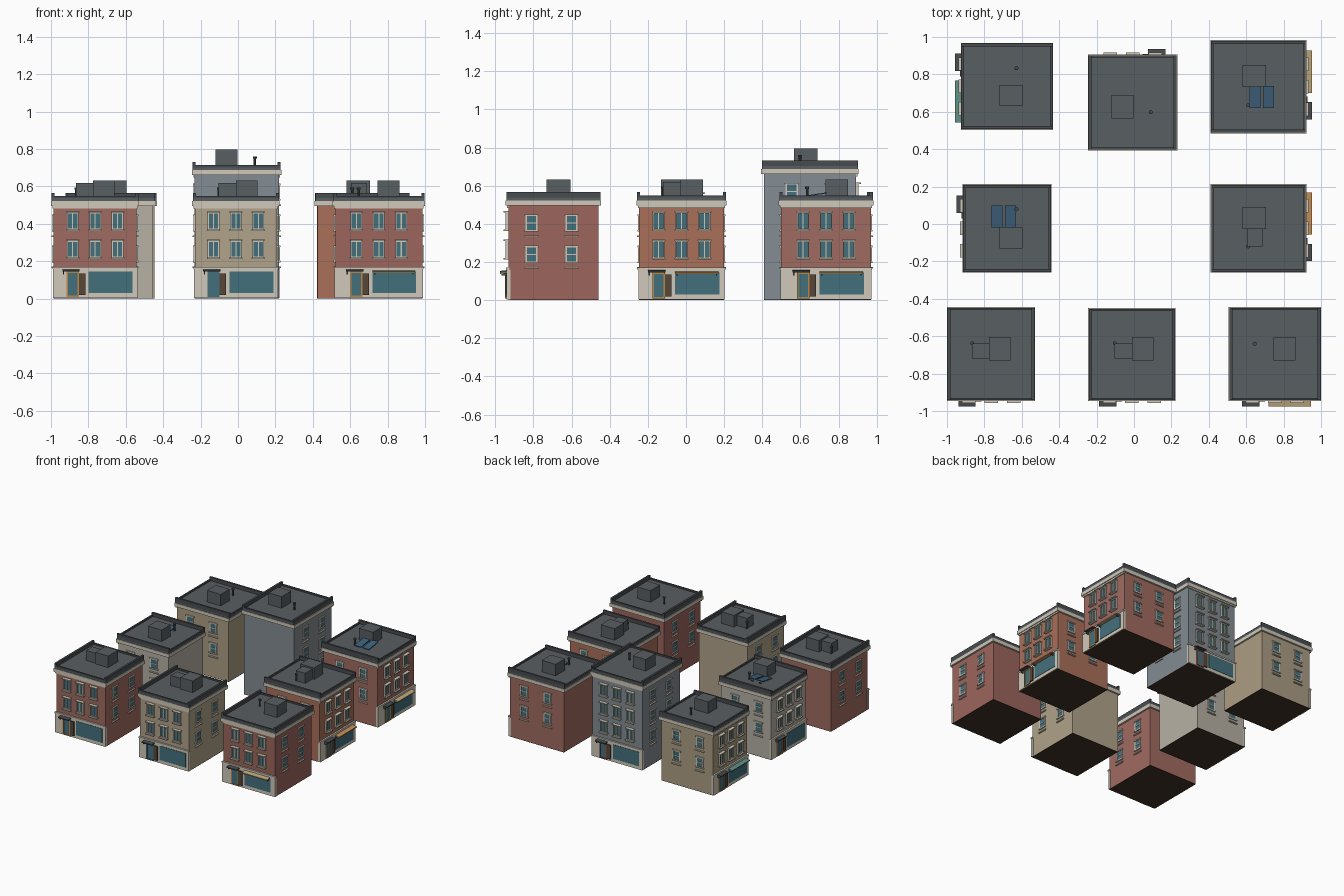
import bpy, bmesh, math
from mathutils import Matrix, Vector

if "Cube" in bpy.data.objects:
    bpy.data.objects.remove(bpy.data.objects["Cube"])

# ---------- materials ----------
def lin(c):
    c /= 255
    return c / 12.92 if c <= 0.04045 else ((c + 0.055) / 1.055) ** 2.4

COLORS = dict(red=(160, 107, 97), tan=(176, 163, 138), dark_red=(156, 102, 93), pale=(182, 177, 165),
              orange=(170, 112, 90), beige=(172, 158, 132), slate=(132, 140, 147),
              roof=(88, 94, 98), trim=(208, 202, 186), glass=(68, 112, 124), dark=(72, 76, 80),
              wood=(186, 136, 72), brown=(88, 70, 56), floor=(66, 50, 40), panel=(62, 98, 124),
              tan_awning=(192, 168, 122), orange_awning=(200, 145, 88), green_awning=(95, 145, 135),
              door_red=(150, 70, 55))
MATS = {}
for key, rgb in COLORS.items():
    m = bpy.data.materials.new(key)
    m.diffuse_color = (*[lin(c) for c in rgb], 1)
    m.use_nodes = True
    m.node_tree.nodes["Principled BSDF"].inputs["Base Color"].default_value = m.diffuse_color
    MATS[key] = m


class Builder:
    """Collects boxes and cylinders into named parts, placed by one transform."""
    def __init__(self, prefix, matrix):
        self.prefix, self.matrix, self.parts = prefix, matrix, {}

    def bm(self, part, mat):
        return self.parts.setdefault((part, mat), bmesh.new())

    def box(self, part, mat, x0, x1, y0, y1, z0, z1, drop=0.0, matrix=None):
        bm = self.bm(part, mat)
        vs = bmesh.ops.create_cube(bm, size=1)['verts']
        for v in vs:
            front = v.co.y < 0
            v.co = Vector(((x0 + x1) / 2 + v.co.x * (x1 - x0),
                           (y0 + y1) / 2 + v.co.y * (y1 - y0),
                           (z0 + z1) / 2 + v.co.z * (z1 - z0) - (drop if front else 0)))
        bmesh.ops.transform(bm, matrix=self.matrix if matrix is None else matrix, verts=vs)

    def cyl(self, part, mat, x, y, z0, z1, r):
        bmesh.ops.create_cone(self.bm(part, mat), cap_ends=True, segments=10, radius1=r, radius2=r,
                              depth=z1 - z0, matrix=Matrix.Translation((x, y, (z0 + z1) / 2)))

    def finish(self):
        for (part, mat), bm in self.parts.items():
            me = bpy.data.meshes.new(part)
            bm.to_mesh(me)
            bm.free()
            me.materials.append(MATS[mat])
            bpy.context.collection.objects.link(bpy.data.objects.new(f"{self.prefix}_{part}", me))


WORLD = Matrix.Identity(4)

def frame(b, part, mat, x0, x1, y0, y1, z0, z1, t):
    # rectangular ring of four bars
    for a, c in ((x0, x0 + t), (x1 - t, x1)):
        b.box(part, mat, a, c, y0, y1, z0, z1)
    for a, c in ((z0, z0 + t), (z1 - t, z1)):
        b.box(part, mat, x0 + t, x1 - t, y0, y1, a, c)


def building(name, wall, bounds, turn, door, awning, box, box2, pipe, panels=(), floors=2):
    x0, x1, y0, y1 = bounds
    w, d = (x1 - x0, y1 - y0) if turn % 180 == 0 else (y1 - y0, x1 - x0)
    M = Matrix.Translation(((x0 + x1) / 2, (y0 + y1) / 2, 0)) @ Matrix.Rotation(math.radians(turn), 4, 'Z')
    b = Builder(name, M)
    W, D = w / 2, d / 2
    bw, bd = W - 0.014, D - 0.014           # wall half sizes
    F = -bd                                 # front wall plane
    top = 0.495 + 0.165 * (floors - 2)

    # walls, floor, cornice, roof and parapets
    b.box("walls", wall, -bw, bw, -bd, bd, 0.003, top + 0.01)
    b.box("floor", "floor", -bw, bw, -bd, bd, 0, 0.003)
    b.box("cornice", "trim", -W, W, -D, D, top, top + 0.028)
    b.box("cornice", "trim", -bw - .006, bw + .006, F - .008, F, top - .012, top)
    rz = top + 0.028
    e = 0.004
    b.box("roof", "roof", -W + e, W - e, -D + e, D - e, rz, rz + 0.014)
    for s in (-1, 1):
        a, c = sorted((s * (W - e), s * (W - e - .016)))
        b.box("side_parapet", "dark", a, c, -D + e, D - e, rz, rz + 0.043)
        a, c = sorted((s * (D - e), s * (D - e - .012)))
        b.box("front_parapet", "dark", -W + e, W - e, a, c, rz, rz + 0.026)

    # front windows
    for f in range(floors):
        z = 0.22 + 0.15 * f
        for cx in (-0.12, 0, 0.12):
            b.box("window_glass", "glass", cx - .028, cx + .028, F - .006, F + .004, z, z + .09)
            frame(b, "window_frame", "trim", cx - .031, cx + .031, F - .014, F + .004, z, z + .09, .006)
            b.box("window_frame", "trim", cx - .003, cx + .003, F - .012, F, z + .006, z + .084)
            b.box("window_sill", "trim", cx - .036, cx + .036, F - .026, F, z - .008, z)
            b.box("window_hood", "trim", cx - .036, cx + .036, F - .026, F, z + .09, z + .097)

    # side windows with lintels and sills
    for s in (-1, 1):
        for f in range(floors):
            z = 0.2 + 0.165 * f
            for cy in (-0.115, 0.095):
                def side(part, mat, hy, out, za, zb, oy=0):
                    a, c = sorted((s * (bw - .004), s * (bw + out)))
                    b.box(part, mat, a, c, cy + oy - hy, cy + oy + hy, za, zb)
                side("side_glass", "glass", .027, .003, z, z + .08)
                for oy in (-.028, .028):
                    side("side_frame", "trim", .004, .006, z, z + .08, oy)
                side("side_frame", "trim", .028, .006, z + .037, z + .043)
                for za in (z - .006, z + .076):
                    side("side_lintel", "trim", .038, .009, za, za + .009)
                side("side_sill", "trim", .04, .011, z - .035, z - .027)

    # shopfront surround, display window
    S = F - .009
    b.box("shopfront", "trim", -bw - .004, bw + .004, S, F + .01, 0.003, 0.158)
    b.box("shopfront", "trim", -bw - .007, bw + .007, S - .004, F + .006, 0.158, 0.17)
    b.box("shop_window", "glass", -.035, .2, S - .003, S + .005, .03, .145)
    # door, framed and flanked by a brown panel, under a canopy
    b.box("door_glass", "glass", -.15, -.09, S - .004, S + .005, .01, .14)
    frame(b, "door_frame", door, -.153, -.087, S - .008, S + .004, .008, .146, .008)
    b.box("door_panel", "brown", -.087, -.052, S - .01, S + .004, .02, .135)
    b.box("door_canopy", "dark", -.175, -.083, F - .044, S, .149, .157, drop=.004)
    b.box("canopy_bracket", "dark", -.172, -.166, F - .03, S, .13, .15)
    if awning:
        b.box("awning", awning, -.033, .193, F - .045, S, .143, .151, drop=.006)
        for x in (-.025, .18):
            b.box("awning_bracket", "dark", x, x + .006, F - .035, S, .128, .14)

    # rooftop: stair house, air unit, vent pipe, solar panels (world coordinates)
    r, h = rz + .01, rz + .108
    def roofbox(part, mat, q, za, zb, drop=0):
        b.box(part, mat, *q, za, zb, drop, WORLD)
    roofbox("stair_house", "roof", box, r, h)
    if box2:
        roofbox("air_unit", "roof", box2, r, h - .012)
    b.cyl("vent_pipe", "dark", *pipe, r, rz + .06, .007)
    b.cyl("vent_cap", "dark", *pipe, rz + .06, rz + .072, .011)
    for q in panels:
        roofbox("solar_panel", "panel", q, rz + .036, rz + .042, .018)
        for py in (q[2] + .01, q[3] - .01):
            roofbox("panel_leg", "dark", (q[0] + .02, q[1] - .02, py - .004, py + .004), r, rz + .022)
    b.finish()


# ---------- the block: three fronts facing forward, two left, two right, one back ----------
building("front_left", "red", (-1, -.528, -.945, -.445), 0, "wood", None,
         (-.775, -.66, -.73, -.605), (-.865, -.775, -.72, -.64), (-.865, -.638))
building("front_middle", "tan", (-.245, .223, -.945, -.45), 0, "glass", None,
         (-.01, .103, -.73, -.605), (-.103, -.01, -.72, -.64), (-.103, -.638))
building("front_right", "dark_red", (.506, 1, -.945, -.445), 0, "wood", "tan_awning",
         (.745, .863, -.73, -.605), None, (.645, -.64))
building("middle_left", "pale", (-.918, -.44, -.26, .213), -90, "wood", None,
         (-.72, -.597, -.13, -.015), None, (-.628, .078),
         ((-.763, -.703, -.02, .1), (-.69, -.632, -.02, .1)))
building("middle_right", "orange", (.41, .922, -.26, .213), 90, "wood", "orange_awning",
         (.58, .705, -.028, .09), (.605, .69, -.12, -.028), (.61, -.12))
building("back_left", "beige", (-.926, -.432, .503, .968), -90, "wood", "green_awning",
         (-.72, -.597, .63, .743), None, (-.628, .833))
building("back_middle", "slate", (-.246, .232, .394, .905), 180, "door_red", None,
         (-.12, -.003, .565, .69), None, (.09, .598), floors=3)
building("back_right", "red", (.408, .922, .485, .983), 90, "wood", "tan_awning",
         (.58, .705, .732, .85), None, (.61, .635),
         ((.618, .676, .62, .738), (.69, .748, .62, .738)))
